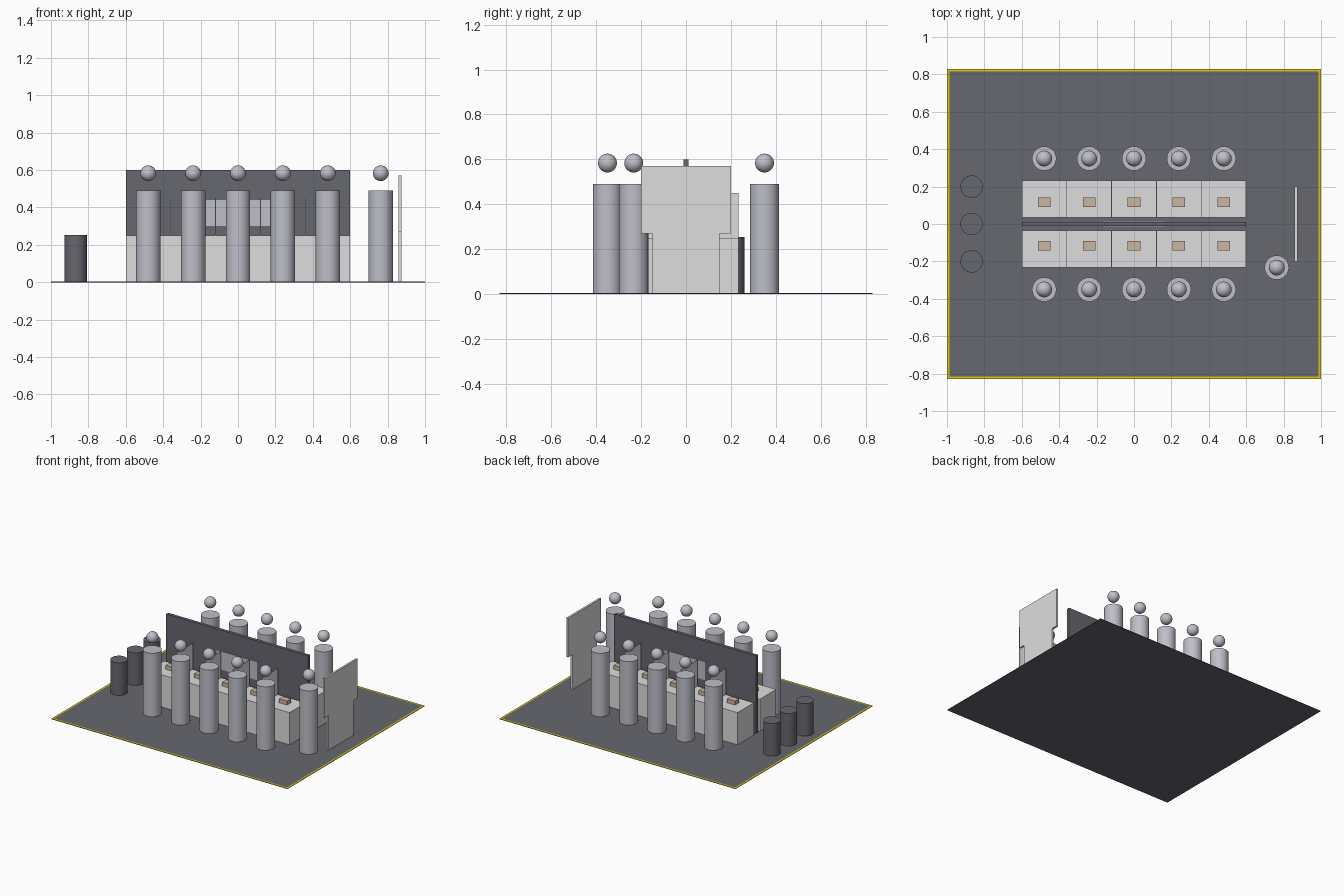
import bpy
import bmesh
import math

if "Cube" in bpy.data.objects:
    bpy.data.objects.remove(bpy.data.objects["Cube"], do_unlink=True)


def material(name, rgb):
    m = bpy.data.materials.new(name)
    m.use_nodes = True
    m.diffuse_color = (*rgb, 1)
    m.node_tree.nodes["Principled BSDF"].inputs["Base Color"].default_value = (*rgb, 1)
    return m


CHARCOAL = material("charcoal", (0.135, 0.135, 0.162))
PALE = material("pale grey", (0.73, 0.73, 0.73))
SILVER = material("silver", (0.52, 0.52, 0.58))
TAN = material("tan", (0.60, 0.47, 0.35))
YELLOW = material("yellow", (0.72, 0.57, 0.006))


def finish(name, bm, *mats):
    mesh = bpy.data.meshes.new(name)
    bm.to_mesh(mesh)
    bm.free()
    obj = bpy.data.objects.new(name, mesh)
    bpy.context.collection.objects.link(obj)
    for m in mats:
        mesh.materials.append(m)
    return obj


def box(name, mat, x, y, z):
    """Box from (low, high) ranges on each axis."""
    bm = bmesh.new()
    bmesh.ops.create_cube(bm, size=1)
    for v in bm.verts:
        v.co = [r[0] if c < 0 else r[1] for c, r in zip(v.co, (x, y, z))]
    return finish(name, bm, mat)


def smooth(obj):
    bpy.ops.object.select_all(action='DESELECT')
    obj.select_set(True)
    bpy.context.view_layer.objects.active = obj
    bpy.ops.object.shade_smooth_by_angle(angle=math.radians(40))


def cylinder(name, mat, x, y, radius, z0, z1):
    bm = bmesh.new()
    bmesh.ops.create_cone(bm, cap_ends=True, segments=32, radius1=radius,
                          radius2=radius, depth=z1 - z0)
    bmesh.ops.translate(bm, verts=bm.verts, vec=(x, y, (z0 + z1) / 2))
    smooth(finish(name, bm, mat))


def person(name, x, y):
    cylinder(name + "_body", SILVER, x, y, 0.065, FLOOR, 0.49)
    bm = bmesh.new()
    bmesh.ops.create_uvsphere(bm, u_segments=32, v_segments=16, radius=0.042)
    bmesh.ops.translate(bm, verts=bm.verts, vec=(x, y, 0.583))
    smooth(finish(name + "_head", bm, SILVER))


FLOOR = 0.004
SPACING = 0.24

# Floor slab with an inset yellow border on its top face
floor = box("floor", CHARCOAL, (-1, 1), (-0.83, 0.83), (0, FLOOR))
floor.data.materials.append(YELLOW)
bm = bmesh.new()
bm.from_mesh(floor.data)
top = [f for f in bm.faces if f.normal.z > 0.9]
for f in bmesh.ops.inset_region(bm, faces=top, thickness=0.02)["faces"]:
    f.material_index = 1
bm.to_mesh(floor.data)
bm.free()

# Central partition
box("partition", CHARCOAL, (-0.6, 0.6), (-0.012, 0.012), (FLOOR, 0.6))

# Two mirrored rows of counters with dividers, parcels and people
for side, label in ((-1, "front"), (1, "back")):
    depth = sorted((side * 0.035, side * 0.233))
    box(label + "_counter", PALE, (-0.6, 0.6), depth, (FLOOR, 0.25))
    box(label + "_panel", SILVER, (-0.17, 0.17),
        sorted((side * 0.012, side * 0.015)), (0.30, 0.44))
    for i in range(4):
        x = (i - 1.5) * SPACING
        box(f"{label}_divider_{i + 1}", PALE, (x - 0.002, x + 0.002), depth, (0.25, 0.45))
    for i in range(5):
        x = (i - 2) * SPACING
        y = side * 0.117
        box(f"{label}_parcel_{i + 1}", TAN, (x - 0.034, x + 0.034),
            (y - 0.025, y + 0.025), (0.25, 0.28))
        person(f"{label}_person_{i + 1}", x, side * 0.35)

# Lone person beside the board
person("standing_person", 0.763, -0.233)

# Upright board with a narrower foot, extruded from its outline
half = [(0.15, FLOOR), (0.15, 0.27), (0.2, 0.27), (0.2, 0.57)]
outline = half + [(-y, z) for y, z in reversed(half)]
bm = bmesh.new()
face = bm.faces.new([bm.verts.new((0.858, y, z)) for y, z in outline])
ext = bmesh.ops.extrude_face_region(bm, geom=[face])["geom"]
bmesh.ops.translate(bm, vec=(0.015, 0, 0),
                    verts=[g for g in ext if isinstance(g, bmesh.types.BMVert)])
bmesh.ops.recalc_face_normals(bm, faces=bm.faces)
finish("board", bm, PALE)

# Row of bins
for i in range(3):
    cylinder(f"bin_{i + 1}", CHARCOAL, -0.868, (i - 1) * 0.2, 0.06, FLOOR, 0.253)
